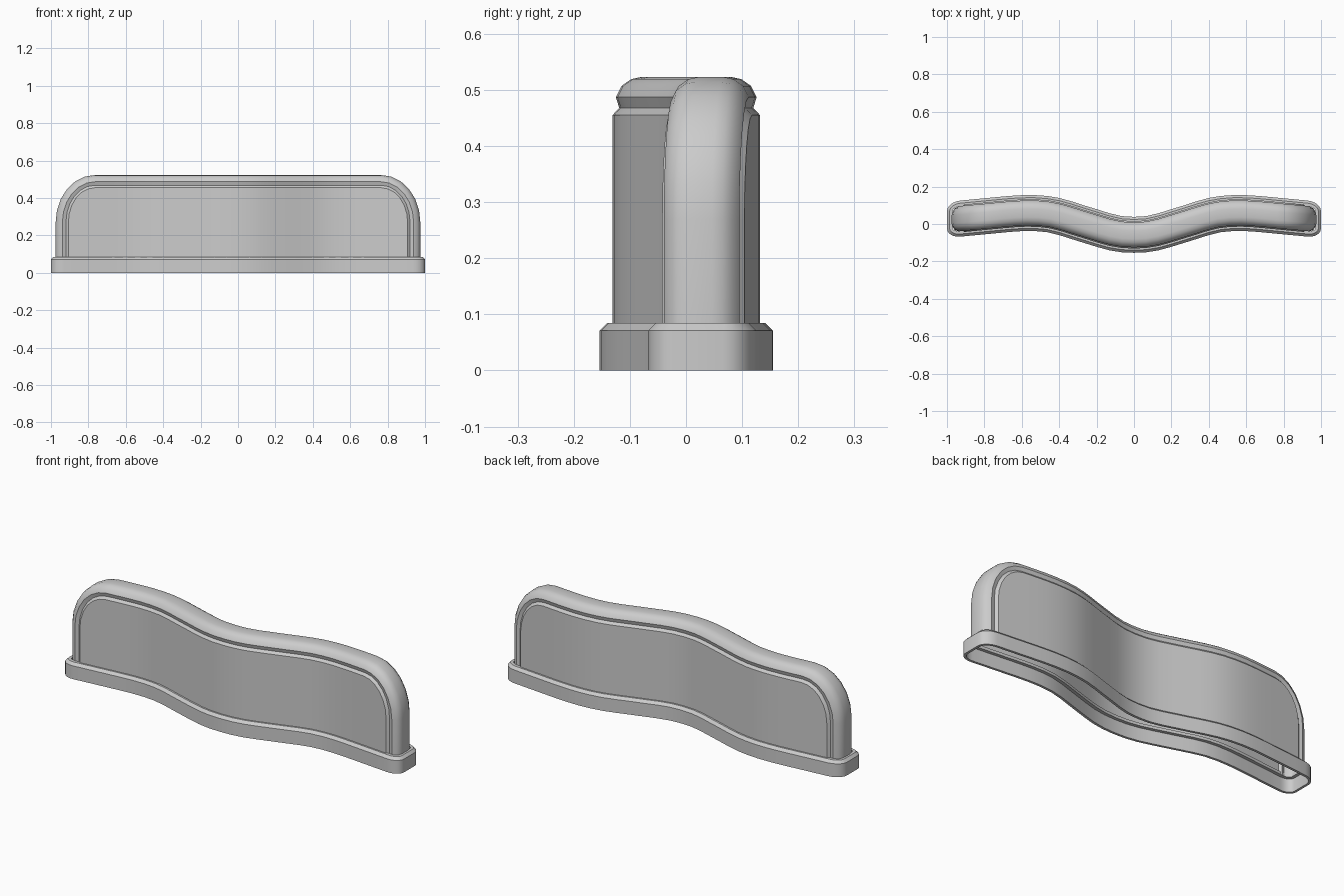
import bpy, bmesh, math

if "Cube" in bpy.data.objects:
    bpy.data.objects.remove(bpy.data.objects["Cube"])

# Half of the wavy centreline (x, y), mirrored in x
WAVE = [(0, -.058), (.1, -.049), (.25, -.006), (.42, .045), (.52, .058),
        (.62, .057), (.8, .041), (1.0, .022)]


def wave(x):
    """Smooth interpolation of the centreline."""
    x = min(abs(x), 1.0)
    n = len(WAVE)

    def tangent(i):
        if i == 0:
            return 0.0
        a, b = WAVE[i - 1], WAVE[min(i + 1, n - 1)]
        return (b[1] - a[1]) / (b[0] - a[0])
    for i in range(n - 1):
        (x0, y0), (x1, y1) = WAVE[i], WAVE[i + 1]
        if x <= x1:
            h = x1 - x0
            t = (x - x0) / h
            return ((2*t**3 - 3*t*t + 1) * y0 + (t**3 - 2*t*t + t) * h * tangent(i)
                    + (3*t*t - 2*t**3) * y1 + (t**3 - t*t) * h * tangent(i + 1))


def bent(x, w, z):
    """Point w away from the centreline, widened where the line slopes."""
    xc = max(-.98, min(.98, x))
    s = (wave(xc + .01) - wave(xc - .01)) / .02
    return (x, wave(x) + w * math.sqrt(1 + s * s), z)


def finish(bm, name):
    bmesh.ops.remove_doubles(bm, verts=bm.verts, dist=1e-5)
    bmesh.ops.recalc_face_normals(bm, faces=bm.faces)
    me = bpy.data.meshes.new(name)
    bm.to_mesh(me)
    bm.free()
    ob = bpy.data.objects.new(name, me)
    bpy.context.collection.objects.link(ob)
    bpy.ops.object.select_all(action='DESELECT')
    ob.select_set(True)
    bpy.context.view_layer.objects.active = ob
    bpy.ops.object.shade_smooth_by_angle(angle=math.radians(32))
    return ob


def skin(bm, loops, closed):
    """Quads between successive loops of vertices."""
    n = len(loops[0])
    for a, b in zip(loops, loops[1:]):
        for i in range(n if closed else n - 1):
            j = (i + 1) % n
            bm.faces.new((a[i], a[j], b[j], b[i]))


# Arched hollow body with a bead around its edge
FLOOR = .07


def arch(d):
    """Front outline, moved inwards by d."""
    right = [(.975 - d, FLOOR)]
    for k in range(7):
        a = math.pi / 2 * k / 6
        right.append((.765 + (.21 - d) * math.cos(a), .27 + (.253 - d) * math.sin(a)))
    top = [(.765 * (1 - k / 12), .523 - d) for k in range(1, 24)]
    return right + top + [(-x, z) for x, z in reversed(right)]


# inset from edge, half thickness
BEAD = [(.068, .073), (.055, .061), (.036, .067), (.016, .057), (.004, .040), (0, .022)]
section = [(d, -w) for d, w in BEAD] + [(d, w) for d, w in reversed(BEAD)]
bm = bmesh.new()
loops = [[bm.verts.new(bent(x, w, z)) for x, z in arch(d)] for d, w in section]
skin(bm, loops, False)
for side in (loops[0], loops[-1]):
    upper = side[1:-1]
    lower = [bm.verts.new((v.co.x, v.co.y, FLOOR)) for v in upper]
    skin(bm, [upper, lower], False)
finish(bm, "arched_wavy_body")


# Base rim: hollow band following the wave
def plan(o):
    """Rounded plan outline (x, half width), moved inwards by o."""
    end = []
    for k in range(6):
        a = math.pi / 2 * k / 5
        end.append((.93 + (.07 - o) * math.sin(a), .045 + (.051 - o) * math.cos(a)))
    front = [(-x, -w) for x, w in reversed(end)]
    front += [(.93 * k / 14, -.096 + o) for k in range(-13, 14)]
    front += [(x, -w) for x, w in end]
    return front + [(x, -w) for x, w in reversed(front)]


RIM = [(0, 0), (0, .071), (.014, .085), (.03, .085), (.03, .07), (.013, .07), (.013, 0)]
bm = bmesh.new()
loops = [[bm.verts.new(bent(x, w, z)) for x, w in plan(o)] for o, z in RIM]
skin(bm, loops + [loops[0]], True)
finish(bm, "base_rim")
